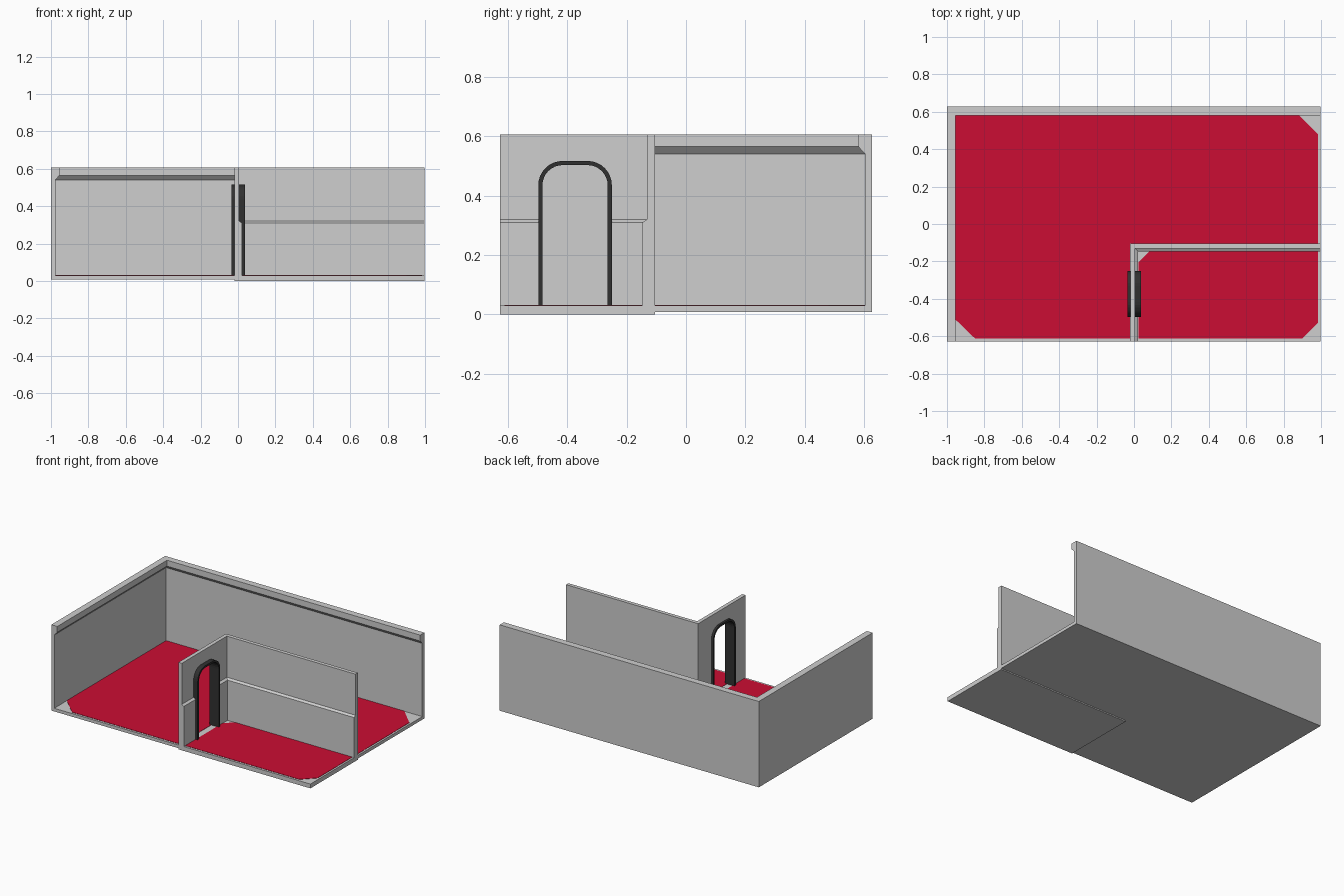
import bpy, bmesh, math

if "Cube" in bpy.data.objects:
    bpy.data.objects.remove(bpy.data.objects["Cube"])


def material(name, rgb):
    m = bpy.data.materials.new(name)
    m.diffuse_color = (*rgb, 1)
    m.use_nodes = True
    m.node_tree.nodes["Principled BSDF"].inputs["Base Color"].default_value = m.diffuse_color
    return m


GREY = material("light grey", (0.62, 0.62, 0.62))
RED = material("crimson", (0.60, 0.004, 0.033))
DARK = material("charcoal", (0.03, 0.03, 0.03))
X, Y, TOP, FLOOR = 0.997, 0.627, 0.606, 0.03


def finish(name, bm, mat):
    bmesh.ops.recalc_face_normals(bm, faces=bm.faces)
    me = bpy.data.meshes.new(name)
    bm.to_mesh(me)
    bm.free()
    me.materials.append(mat)
    ob = bpy.data.objects.new(name, me)
    bpy.context.collection.objects.link(ob)
    return ob


def loft(name, sections, mat, closed_ends=True):
    """Bridge equal loops of points; cap the first and last."""
    bm = bmesh.new()
    rows = [[bm.verts.new(p) for p in s] for s in sections]
    n = len(rows[0])
    for a, b in zip(rows, rows[1:]):
        for i in range(n):
            j = (i + 1) % n
            bm.faces.new((a[i], a[j], b[j], b[i]))
    if closed_ends:
        bm.faces.new(rows[0])
        bm.faces.new(rows[-1])
    return finish(name, bm, mat)


def slab(name, outline, z0, z1, mat):
    return loft(name, [[(x, y, z) for x, y in outline] for z in (z0, z1)], mat)


def rect(x0, y0, x1, y1):
    return [(x0, y0), (x1, y0), (x1, y1), (x0, y1)]


def corner_wall(name, x, y, profile):
    """L-shaped wall: profile (inward offset, z) mitred at the corner (x, y)."""
    return loft(name, [[(x + o, -Y, z) for o, z in profile],
                       [(x + o, y - o, z) for o, z in profile],
                       [(X, y - o, z) for o, z in profile]], GREY)


def arch(inset, x, z0=FLOOR, y0=-0.498, y1=-0.25, top=0.517, r=0.082):
    """Door outline with rounded upper corners, in the plane x."""
    rr = r - inset
    pts = [(x, y1 - inset, z0)]
    for cy, start in ((y1 - r, 0), (y0 + r, 90)):
        for k in range(9):
            a = math.radians(start + k * 90 / 8)
            pts.append((x, cy + rr * math.cos(a), top - r + rr * math.sin(a)))
    return pts + [(x, y0 + inset, z0)]


# Floors: the small room's base sits slightly lower
slab("main_floor", [(-1, -Y), (-0.02, -Y), (-0.02, -0.105), (X, -0.105),
                    (X, Y), (-1, Y)], 0.008, FLOOR, GREY)
slab("small_room_floor", rect(-0.02, -Y, X, -0.105), 0, FLOOR, GREY)

# Outer walls with a sloped cornice along the top
corner_wall("outer_walls", -1, Y, [(0, 0.008), (0.023, 0.008), (0.023, 0.54),
                                   (0.046, 0.565), (0.046, TOP), (0, TOP)])

# Partition, thicker below a sloped ledge
partition = corner_wall("partition_walls", -0.02, -0.105,
                        [(0, 0), (0.042, 0), (0.042, 0.31), (0.026, 0.32),
                         (0.026, TOP), (0, TOP)])

# Doorway opening
cutter = loft("doorway_cutter", [arch(0.006, -0.1), arch(0.006, 0.1)], DARK)
cutter.hide_render = True
cutter.hide_viewport = True
cut = partition.modifiers.new("doorway", 'BOOLEAN')
cut.operation, cut.solver, cut.object = 'DIFFERENCE', 'EXACT', cutter

# Door frame: strip between the outer and inner arch
bm = bmesh.new()
T, XA, XB = 0.014, -0.035, 0.038
loops = [[bm.verts.new(p) for p in arch(i, x)]
         for i, x in ((0, XA), (0, XB), (T, XB), (T, XA))]
for a, b in zip(loops, loops[1:] + loops[:1]):
    for i in range(len(a) - 1):
        bm.faces.new((a[i], a[i + 1], b[i + 1], b[i]))
for end in (0, -1):
    bm.faces.new([l[end] for l in loops])
finish("door_frame", bm, DARK)

# Red carpets with clipped corners
slab("main_carpet", [(-0.976, -0.49), (-0.85, -0.612), (-0.021, -0.612),
                     (-0.021, -0.104), (0.984, -0.104), (0.984, 0.48),
                     (0.86, 0.603), (-0.976, 0.603)], FLOOR - 0.004, FLOOR + 0.002, RED)
slab("small_carpet", [(0.023, -0.612), (0.90, -0.612), (0.984, -0.528),
                      (0.984, -0.148), (0.08, -0.148), (0.023, -0.205)],
     FLOOR - 0.004, FLOOR + 0.002, RED)
